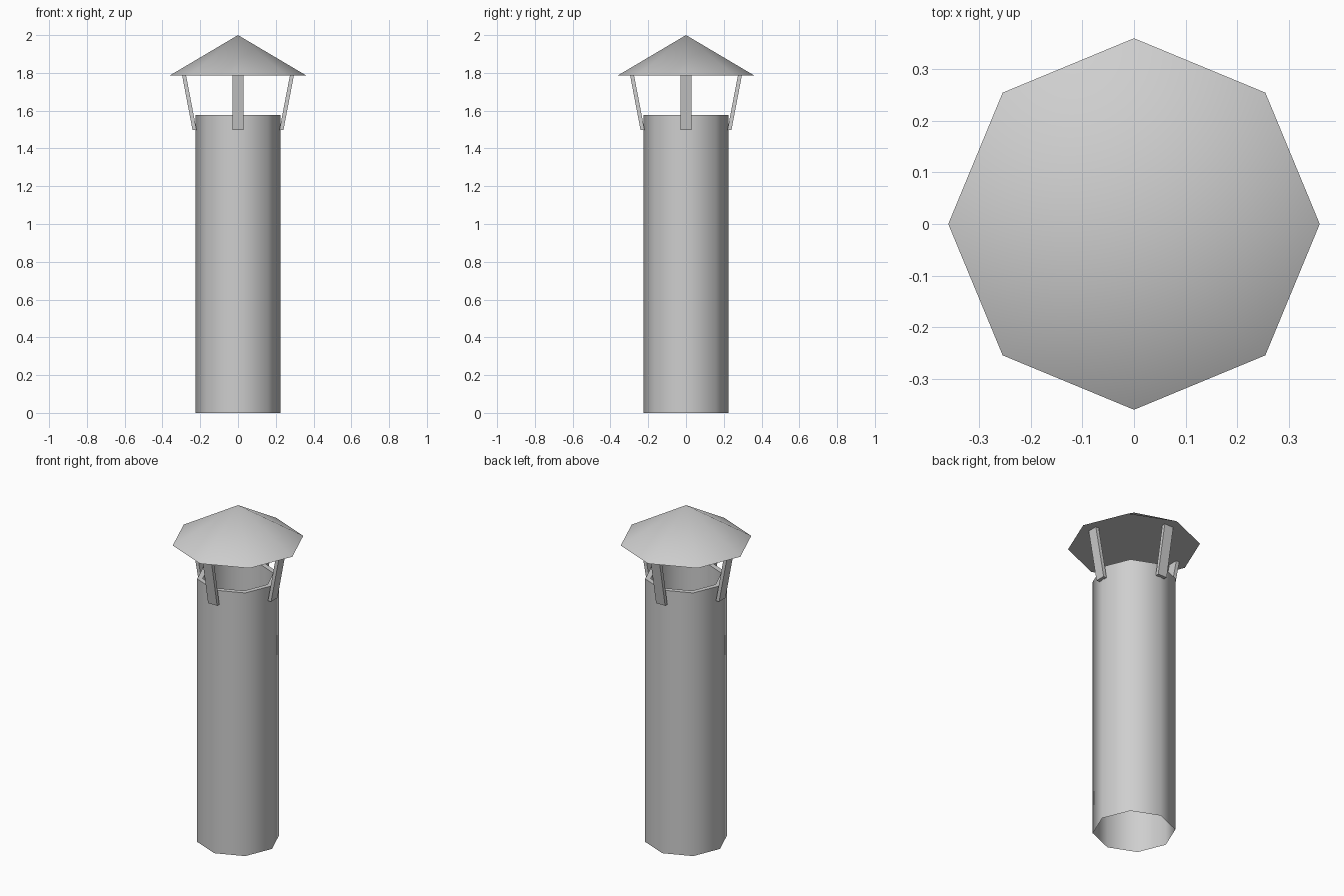
import bpy, bmesh, math
from mathutils import Matrix

SIDES = 8

cube = bpy.data.objects.get("Cube")
if cube:
    bpy.data.objects.remove(cube, do_unlink=True)

metal = bpy.data.materials.new("light grey metal")
metal.use_nodes = True
grey = (0.62, 0.62, 0.62, 1)
metal.diffuse_color = grey
metal.node_tree.nodes["Principled BSDF"].inputs["Base Color"].default_value = grey


def finish(name, bm, smooth):
    mesh = bpy.data.meshes.new(name)
    bm.to_mesh(mesh)
    bm.free()
    mesh.materials.append(metal)
    obj = bpy.data.objects.new(name, mesh)
    bpy.context.collection.objects.link(obj)
    if smooth:
        bpy.ops.object.select_all(action='DESELECT')
        obj.select_set(True)
        bpy.context.view_layer.objects.active = obj
        bpy.ops.object.shade_smooth_by_angle(angle=math.radians(50))
    return obj


def lathe(name, profile):
    """Turn an (r, z) profile into an eight-sided shell; r = 0 makes a tip."""
    bm = bmesh.new()
    rings = []
    for r, z in profile:
        if r == 0:
            rings.append([bm.verts.new((0, 0, z))] * SIDES)
        else:
            rings.append([bm.verts.new((r * math.cos(a), r * math.sin(a), z))
                          for a in (math.tau * i / SIDES for i in range(SIDES))])
    for low, high in zip(rings, rings[1:]):
        for i in range(SIDES):
            j = (i + 1) % SIDES
            loop = dict.fromkeys((low[i], low[j], high[j], high[i]))
            bm.faces.new(list(loop))
    return bm


# Open pipe: outer wall, flat rim and inner lining
pipe = lathe("pipe", [(0.225, 0), (0.225, 1.577), (0.195, 1.577), (0.195, 1.2)])
finish("pipe", pipe, True)

# Conical rain cap with a flat underside
cap = lathe("rain_cap", [(0.36, 1.787), (0, 2.0)])
cap.faces.new([v for v in reversed(cap.verts[:] if cap.verts.ensure_lookup_table() else list(cap.verts)) if v.co.z < 1.9])
finish("rain_cap", cap, True)

# Four struts leaning outward from the pipe to the cap
for k, side in enumerate(("left", "back", "right", "front")):
    bm = bmesh.new()
    bmesh.ops.create_cube(bm, size=1)
    for v in bm.verts:
        centre = 0.286 if v.co.z > 0 else 0.23
        v.co = (centre + v.co.x * 0.021, v.co.y * 0.06, 1.79 if v.co.z > 0 else 1.497)
    bm.transform(Matrix.Rotation(k * math.pi / 2, 4, 'Z'))
    finish(side + "_strut", bm, False)
